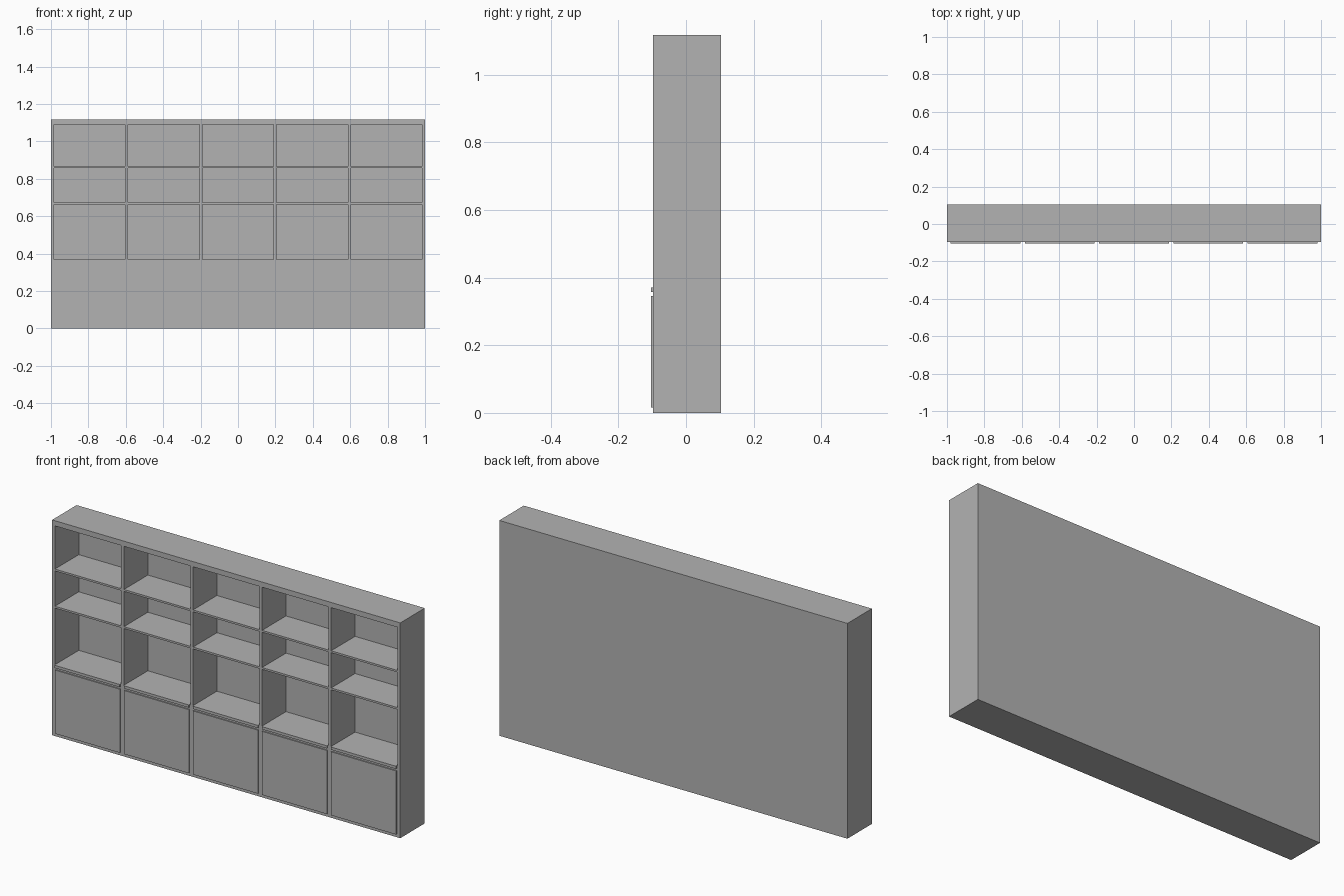
import bpy, bmesh

if "Cube" in bpy.data.objects:
    bpy.data.objects.remove(bpy.data.objects["Cube"])

W, H = 2.0, 1.118            # overall width and height
Y0, Y1 = -0.097, 0.104       # carcass front and back
SIDE, COLS = 0.016, 5        # panel thickness, number of bays
BACK = 0.005
PITCH = (W - SIDE) / COLS
BAY = PITCH - SIDE

grey = bpy.data.materials.new("plain grey")
grey.diffuse_color = (0.45, 0.45, 0.45, 1)
grey.use_nodes = True
grey.node_tree.nodes["Principled BSDF"].inputs["Base Color"].default_value = grey.diffuse_color


def box(name, x0, x1, y0, y1, z0, z1):
    bm = bmesh.new()
    bmesh.ops.create_cube(bm, size=1)
    for v in bm.verts:
        v.co.x *= x1 - x0
        v.co.y *= y1 - y0
        v.co.z *= z1 - z0
    mesh = bpy.data.meshes.new(name)
    bm.to_mesh(mesh)
    bm.free()
    mesh.materials.append(grey)
    ob = bpy.data.objects.new(name, mesh)
    ob.location = ((x0 + x1) / 2, (y0 + y1) / 2, (z0 + z1) / 2)
    bpy.context.collection.objects.link(ob)
    return ob


# Outer carcass
TOP = 1.091
box("top_panel", -1, 1, Y0, Y1, TOP, H)
box("left_side", -1, -1 + SIDE, Y0, Y1, 0, TOP)
box("right_side", 1 - SIDE, 1, Y0, Y1, 0, TOP)
box("back_panel", -1 + SIDE, 1 - SIDE, Y1 - BACK, Y1, 0, TOP)

# Upright dividers between bays
for i in range(1, COLS):
    x = -1 + i * PITCH
    box(f"divider_{i}", x, x + SIDE, Y0, Y1 - BACK, 0, TOP)

# Each bay: two shelves, counter ledge, closed cupboard and its door
for i in range(COLS):
    a = -1 + SIDE + i * PITCH
    b = a + BAY
    n = i + 1
    box(f"upper_shelf_{n}", a, b, Y0, Y1 - BACK, 0.857, 0.867)
    box(f"middle_shelf_{n}", a, b, Y0, Y1 - BACK, 0.664, 0.674)
    box(f"cupboard_{n}", a, b, Y0, Y1 - BACK, 0, 0.358)
    box(f"counter_{n}", a, b, Y0, Y1 - BACK, 0.358, 0.370)
    box(f"counter_lip_{n}", a + 0.004, b - 0.004, -0.104, Y0, 0.357, 0.371)
    box(f"door_{n}", a + 0.004, b - 0.004, -0.103, Y0, 0.016, 0.346)
